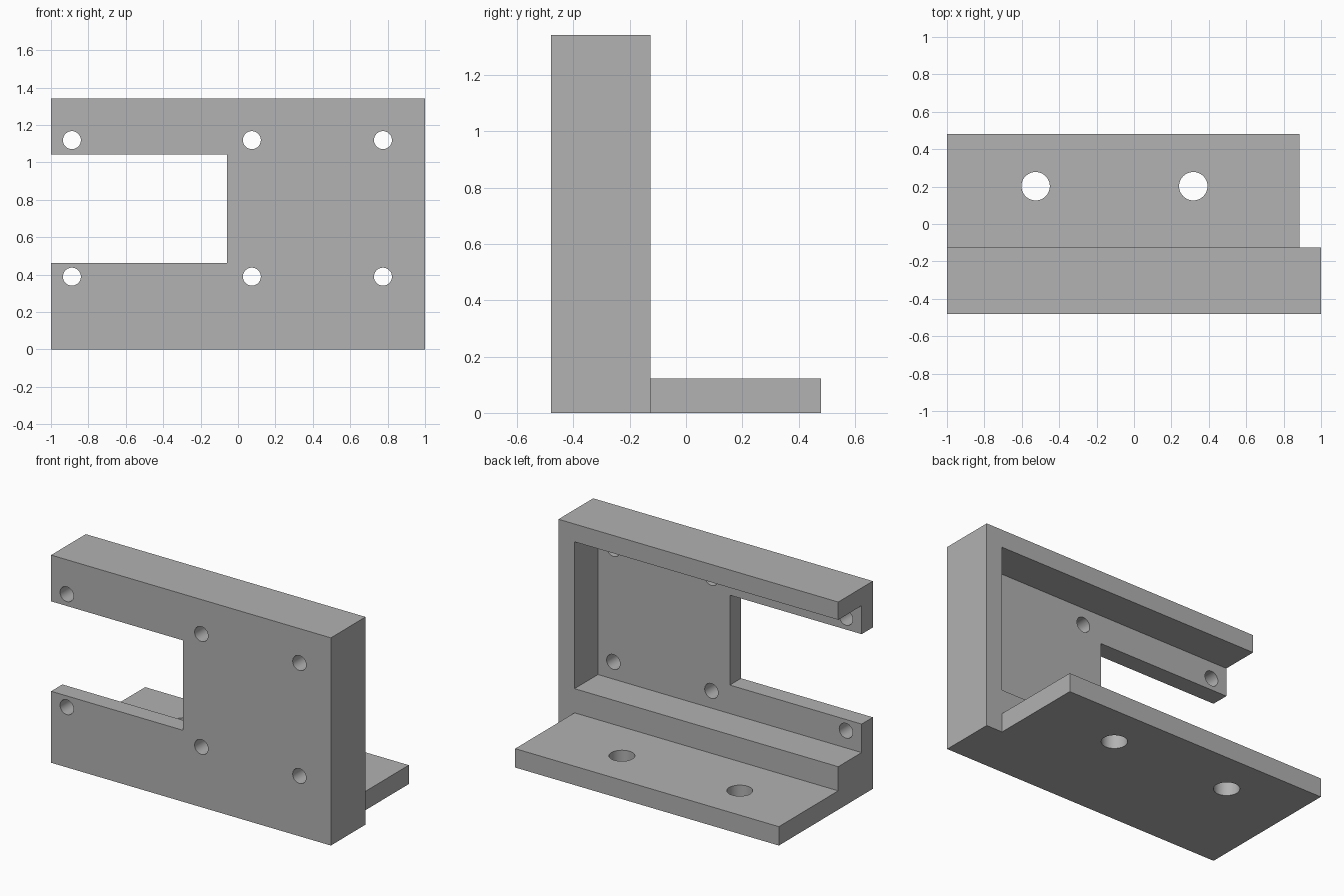
import bpy
from math import pi

default = bpy.data.objects.get("Cube")
if default:
    bpy.data.objects.remove(default, do_unlink=True)

grey = bpy.data.materials.new("plain_grey")
grey.use_nodes = True
grey.diffuse_color = (0.445, 0.445, 0.445, 1)
grey.node_tree.nodes["Principled BSDF"].inputs["Base Color"].default_value = grey.diffuse_color

# Key levels shared by several features
BACK, FRONT, PLATE_BACK = 0.48, -0.48, -0.126
HEIGHT, FOOT_TOP, WALL = 1.342, 0.122, 0.115
WEB_BACK = FRONT + WALL


def box(name, x, y, z):
    """Box spanning the given (low, high) ranges."""
    bpy.ops.mesh.primitive_cube_add(size=1)
    ob = bpy.context.object
    ob.name = name
    ob.location = [(a + b) / 2 for a, b in (x, y, z)]
    ob.scale = [b - a for a, b in (x, y, z)]
    bpy.ops.object.transform_apply(location=True, rotation=False, scale=True)
    ob.data.materials.append(grey)
    return ob


def drill(name, radius, location, along_y=False):
    bpy.ops.mesh.primitive_cylinder_add(vertices=48, radius=radius, depth=0.5, location=location,
                                        rotation=(pi / 2 if along_y else 0, 0, 0))
    ob = bpy.context.object
    ob.name = name
    ob.data.materials.append(grey)
    return ob


def combine(target, tool, operation):
    """Apply a boolean and discard the tool object."""
    mod = target.modifiers.new(operation.lower(), "BOOLEAN")
    mod.operation, mod.solver, mod.object = operation, "EXACT", tool
    bpy.ops.object.select_all(action="DESELECT")
    bpy.context.view_layer.objects.active = target
    target.select_set(True)
    bpy.ops.object.modifier_apply(modifier=mod.name)
    bpy.data.objects.remove(tool, do_unlink=True)


# Upright block with a shorter mounting foot behind it
bracket = box("mounting_bracket", (-1, 1), (FRONT, PLATE_BACK), (0, HEIGHT))
foot = box("foot", (-1, 1 - WALL), (-0.3, BACK), (0, FOOT_TOP))
combine(bracket, foot, "UNION")

# Rear pocket, open at the right end
pocket = box("pocket", (-1.2, 1 - WALL), (WEB_BACK, 0.1), (0.278, HEIGHT - WALL))
combine(bracket, pocket, "DIFFERENCE")

# Slot through the front web, open at the right end
slot = box("slot", (-1.2, -0.058), (-0.6, WEB_BACK + 0.1), (0.462, 1.043))
combine(bracket, slot, "DIFFERENCE")

# Six screw holes through the front web
for x in (-0.888, 0.074, 0.775):
    for z in (0.389, 1.119):
        combine(bracket, drill("screw_hole", 0.048, (x, FRONT, z), True), "DIFFERENCE")

# Two larger holes through the foot
for x in (-0.526, 0.317):
    combine(bracket, drill("foot_hole", 0.076, (x, 0.202, FOOT_TOP / 2)), "DIFFERENCE")

bpy.ops.object.shade_smooth_by_angle()
